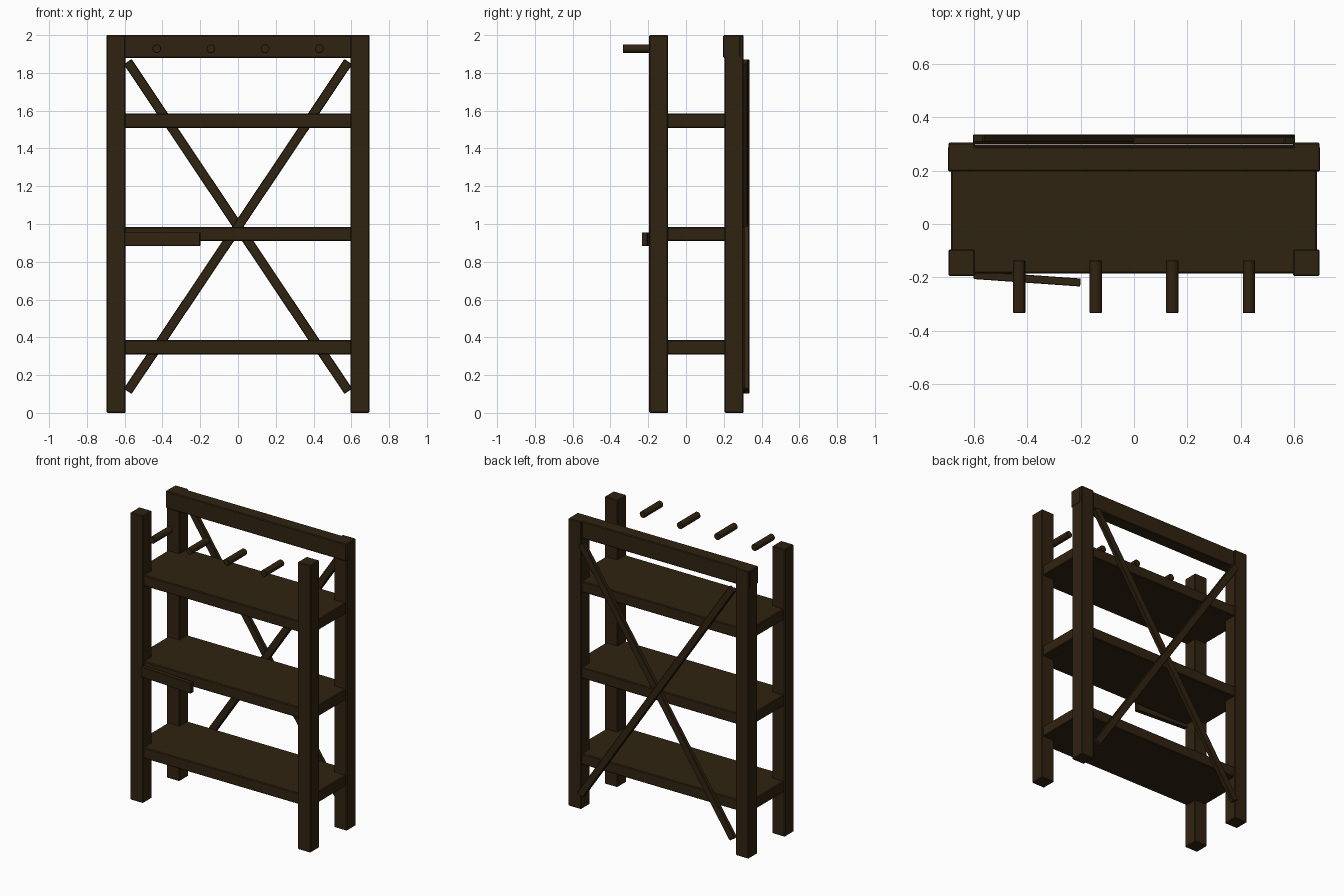
import bpy
import math

cube = bpy.data.objects.get("Cube")
if cube:
    bpy.data.objects.remove(cube, do_unlink=True)

wood = bpy.data.materials.new("dark_brown_wood")
wood.use_nodes = True
WOOD = (0.03, 0.017, 0.0055, 1)
wood.diffuse_color = WOOD
wood.node_tree.nodes["Principled BSDF"].inputs["Base Color"].default_value = WOOD


def finish(obj, name, bevel):
    obj.name = name
    obj.data.materials.append(wood)
    mod = obj.modifiers.new("worn_edges", "BEVEL")
    mod.width = bevel
    mod.segments = 1
    mod.limit_method = "ANGLE"
    mod.angle_limit = math.radians(50)
    return obj


def board(name, centre, size, rotation=(0, 0, 0), bevel=0.005):
    bpy.ops.mesh.primitive_cube_add(size=1, location=centre, rotation=rotation)
    obj = bpy.context.object
    obj.scale = size
    bpy.ops.object.transform_apply(location=False, rotation=False, scale=True)
    return finish(obj, name, bevel)


# Four corner posts
for side, x in (("right", -0.645), ("left", 0.645)):
    for end, y in (("front", -0.145), ("back", 0.255)):
        board(f"{end}_{side}_post", (x, y, 1), (0.1, 0.1, 2))

# Three shelves running through the posts
for level, z in (("lower", 0.347), ("middle", 0.947), ("upper", 1.547)):
    board(f"{level}_shelf", (0, 0.055, z), (1.37, 0.48, 0.076))

# Top rail across the back posts
board("back_top_rail", (0, 0.243, 1.94), (1.394, 0.092, 0.12))

# Crossed braces behind the back posts
TILT = math.radians(56.2)
board("falling_brace", (0, 0.32, 0.987), (2.1, 0.03, 0.05), (0, TILT, 0), 0.004)
board("rising_brace", (0, 0.313, 0.987), (2.1, 0.03, 0.05), (0, -TILT, 0), 0.004)

# Loose slat on the front of the middle shelf
board("front_slat", (-0.4, -0.205, 0.92), (0.4, 0.03, 0.072),
      (0, 0, math.radians(-4)), 0.002)

# Row of hanging pegs
for i in range(4):
    bpy.ops.mesh.primitive_cylinder_add(
        vertices=16, radius=0.023, depth=0.197,
        location=(-0.43 + i * 0.2867, -0.2345, 1.928),
        rotation=(math.pi / 2, 0, 0))
    bpy.ops.object.shade_smooth_by_angle(angle=math.radians(35))
    finish(bpy.context.object, f"peg_{i + 1}", 0.002)
